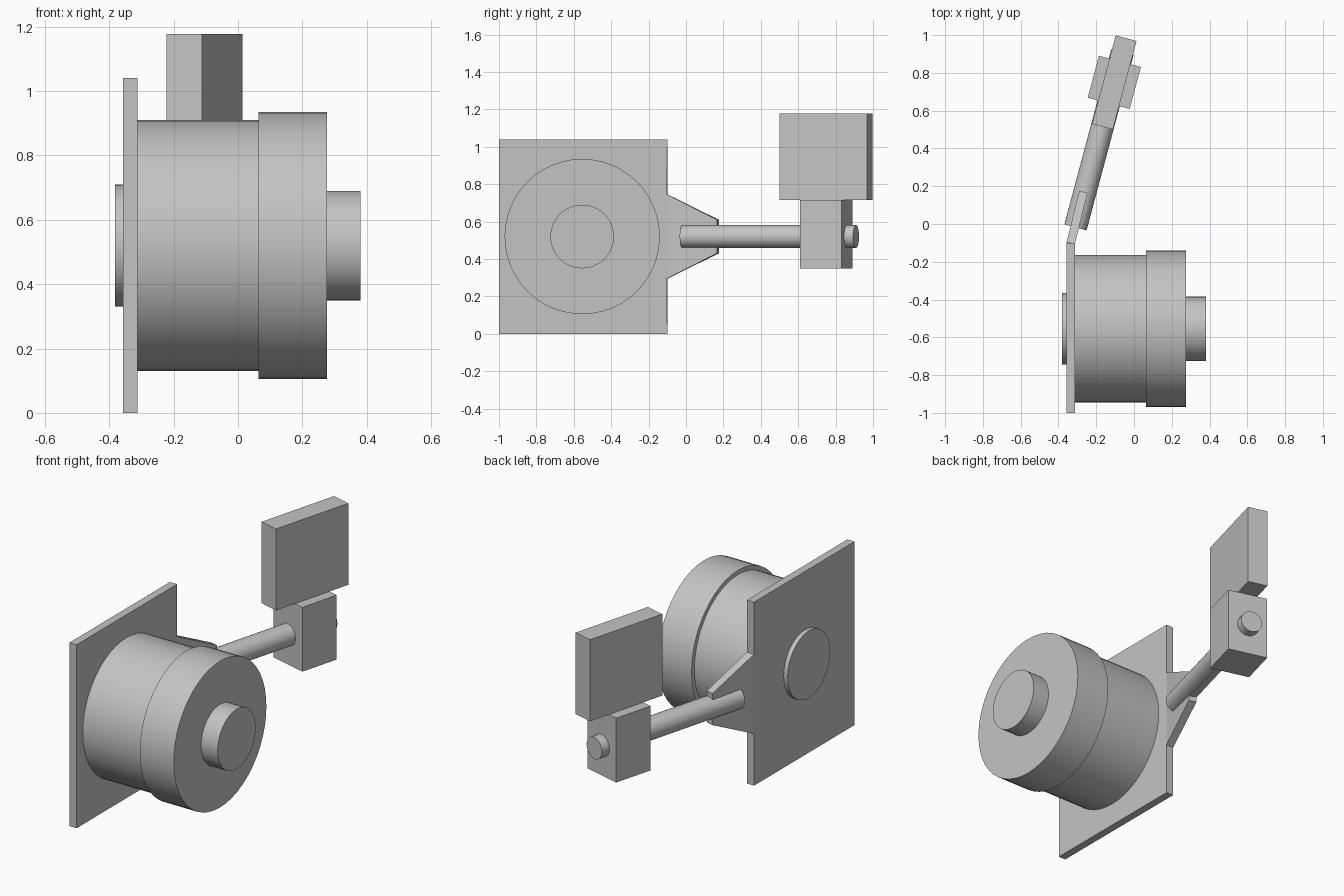
import bpy
import bmesh
import math
from mathutils import Matrix, Vector

default = bpy.data.objects.get("Cube")
if default:
    bpy.data.objects.remove(default, do_unlink=True)

grey = bpy.data.materials.new("plain grey")
grey.use_nodes = True
colour = (0.55, 0.55, 0.55, 1)
grey.diffuse_color = colour
grey.node_tree.nodes["Principled BSDF"].inputs["Base Color"].default_value = colour

AXIS_Z = 0.52
DRUM_Y = -0.555
# Arm frame: local y runs along the rod, swung outward from the bracket
ARM = Matrix.Translation((-0.31, -0.018, AXIS_Z)) @ Matrix.Rotation(math.radians(-15), 4, "Z")


def add_object(name, bm, smooth=False):
    bmesh.ops.recalc_face_normals(bm, faces=bm.faces)
    mesh = bpy.data.meshes.new(name)
    bm.to_mesh(mesh)
    bm.free()
    mesh.materials.append(grey)
    obj = bpy.data.objects.new(name, mesh)
    bpy.context.collection.objects.link(obj)
    if smooth:
        bpy.ops.object.select_all(action="DESELECT")
        obj.select_set(True)
        bpy.context.view_layer.objects.active = obj
        bpy.ops.object.shade_smooth_by_angle(angle=math.radians(35))
    return obj


def turned(name, profile, matrix):
    """Spin a (along, radius) profile around the local y axis."""
    bm = bmesh.new()
    verts = [bm.verts.new((r, along, 0)) for along, r in profile]
    edges = [bm.edges.new(pair) for pair in zip(verts, verts[1:])]
    bmesh.ops.spin(bm, geom=verts + edges, cent=(0, 0, 0), axis=(0, 1, 0),
                   angle=math.tau, steps=48, use_duplicate=False)
    bmesh.ops.remove_doubles(bm, verts=bm.verts, dist=0.0001)
    bm.transform(matrix)
    return add_object(name, bm, smooth=True)


def arm_block(name, low, high):
    """Box between two corners in the arm frame."""
    low, high = Vector(low), Vector(high)
    bm = bmesh.new()
    size = Matrix.Diagonal((*(high - low), 1))
    bmesh.ops.create_cube(bm, size=1, matrix=ARM @ Matrix.Translation((low + high) / 2) @ size)
    return add_object(name, bm)


# Mounting plate with a tapered tab bent outward
bm = bmesh.new()
plate_x, bend_y = -0.3345, -0.1
outline = [(plate_x, -1, 0.52), (plate_x, bend_y, 0.52),
           (plate_x, bend_y, 0.225), (-0.268, 0.17, 0.09)]
upper = [bm.verts.new((x, y, AXIS_Z + h)) for x, y, h in outline]
lower = [bm.verts.new((x, y, AXIS_Z - h)) for x, y, h in outline]
bm.faces.new(upper[:3] + lower[2::-1])
bm.faces.new([upper[2], upper[3], lower[3], lower[2]])
plate = add_object("mounting_plate", bm)
thick = plate.modifiers.new("thickness", "SOLIDIFY")
thick.thickness = 0.045
thick.offset = 0
thick.use_even_offset = True

# Stepped drum with its shaft and the rear boss, turned along x
drum_frame = Matrix.Translation((0, DRUM_Y, AXIS_Z)) @ Matrix.Rotation(math.radians(-90), 4, "Z")
turned("drum", [(-0.313, 0), (-0.313, 0.39), (0.063, 0.39), (0.063, 0.415),
                (0.276, 0.415), (0.276, 0.17), (0.38, 0.17), (0.38, 0)], drum_frame)
turned("rear_boss", [(-0.382, 0), (-0.382, 0.19), (-0.35, 0.19), (-0.35, 0)], drum_frame)

# Swing arm: rod, clamp block and upright paddle
turned("arm_rod", [(0, 0), (0, 0.061), (0.96, 0.061), (0.96, 0)], ARM)
arm_block("clamp_block", (-0.115, 0.68, 0.35 - AXIS_Z), (0.115, 0.91, 0.715 - AXIS_Z))
arm_block("upright_paddle", (-0.057, 0.552, 0.715 - AXIS_Z), (0.057, 1.037, 1.177 - AXIS_Z))
